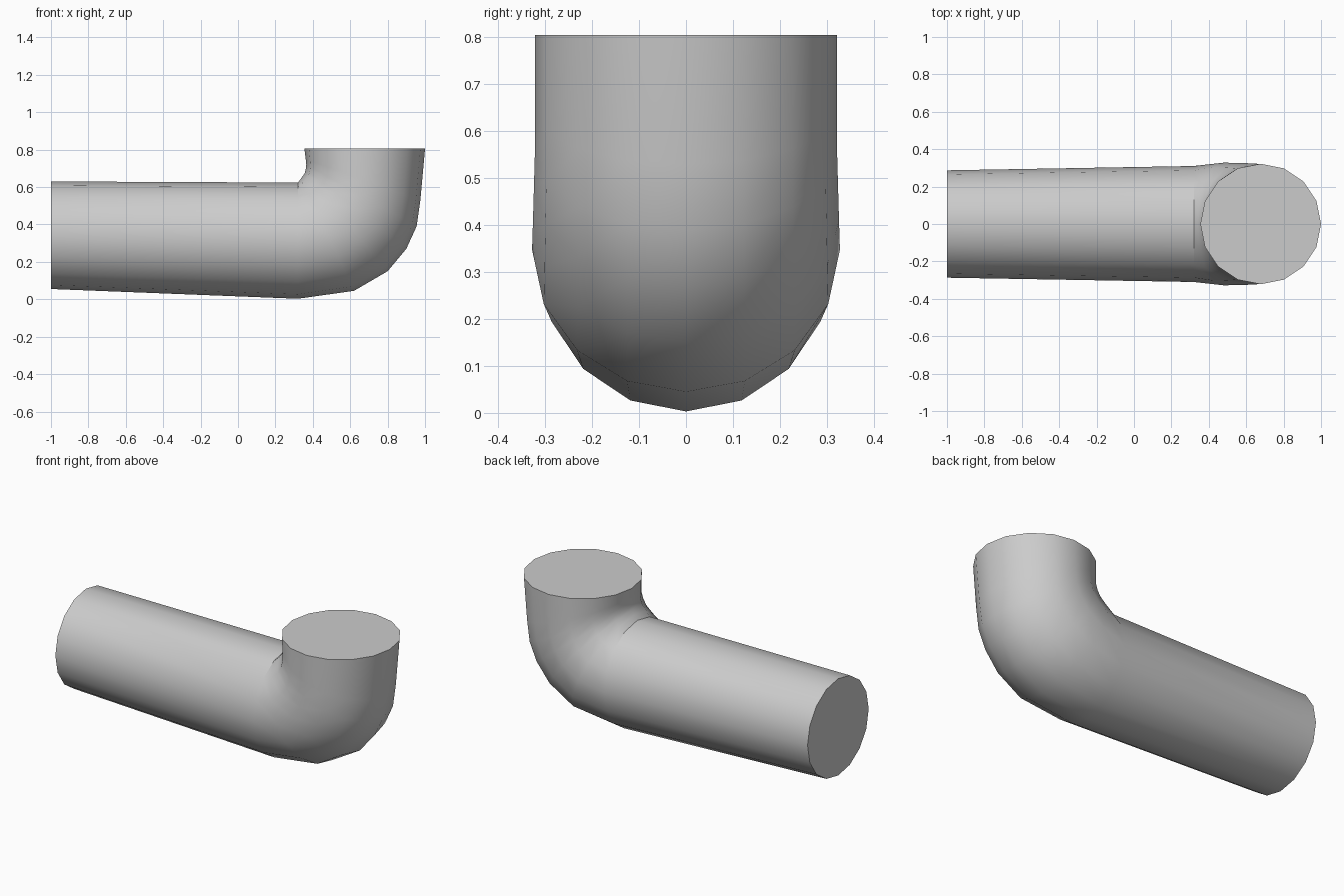
import bpy, bmesh, math
from mathutils import Vector

cube = bpy.data.objects.get("Cube")
if cube:
    bpy.data.objects.remove(cube, do_unlink=True)

SIDES = 16

grey = bpy.data.materials.new("plain grey")
grey.use_nodes = True
colour = (0.6, 0.6, 0.6, 1)
grey.diffuse_color = colour
grey.node_tree.nodes["Principled BSDF"].inputs["Base Color"].default_value = colour

# Pipe sections: outer bend point (x, z), inner bend point (x, z), half width
sections = [
    ((-1.0, 0.055), (-1.0, 0.63), 0.287),
    ((0.32, 0.003), (0.32, 0.624), 0.31),
    ((0.62, 0.045), (0.34, 0.65), 0.328),
    ((0.80, 0.15), (0.357, 0.675), 0.326),
    ((0.90, 0.27), (0.362, 0.695), 0.324),
    ((0.955, 0.39), (0.365, 0.72), 0.322),
    ((0.975, 0.53), (0.362, 0.75), 0.322),
    ((1.0, 0.805), (0.355, 0.805), 0.322),
]


def add_ring(bm, outer, inner, half_width):
    """Elliptical ring whose long axis runs from the inner to the outer bend."""
    a = Vector((outer[0], 0, outer[1]))
    b = Vector((inner[0], 0, inner[1]))
    centre, reach = (a + b) / 2, (a - b) / 2
    side = Vector((0, half_width, 0))
    angles = [math.tau * i / SIDES for i in range(SIDES)]
    return [bm.verts.new(centre + reach * math.cos(t) + side * math.sin(t)) for t in angles]


# Elbow pipe with closed ends
bm = bmesh.new()
rings = [add_ring(bm, *s) for s in sections]
for r, s in zip(rings, rings[1:]):
    for i in range(SIDES):
        j = (i + 1) % SIDES
        bm.faces.new((r[i], r[j], s[j], s[i]))
bm.faces.new(rings[0])
bm.faces.new(rings[-1])
bmesh.ops.recalc_face_normals(bm, faces=bm.faces)

mesh = bpy.data.meshes.new("elbow_pipe")
bm.to_mesh(mesh)
bm.free()
mesh.materials.append(grey)
pipe = bpy.data.objects.new("elbow_pipe", mesh)
bpy.context.collection.objects.link(pipe)

# Smooth walls, crisp end caps
bpy.ops.object.select_all(action='DESELECT')
pipe.select_set(True)
bpy.context.view_layer.objects.active = pipe
bpy.ops.object.shade_smooth_by_angle(angle=math.radians(30))
